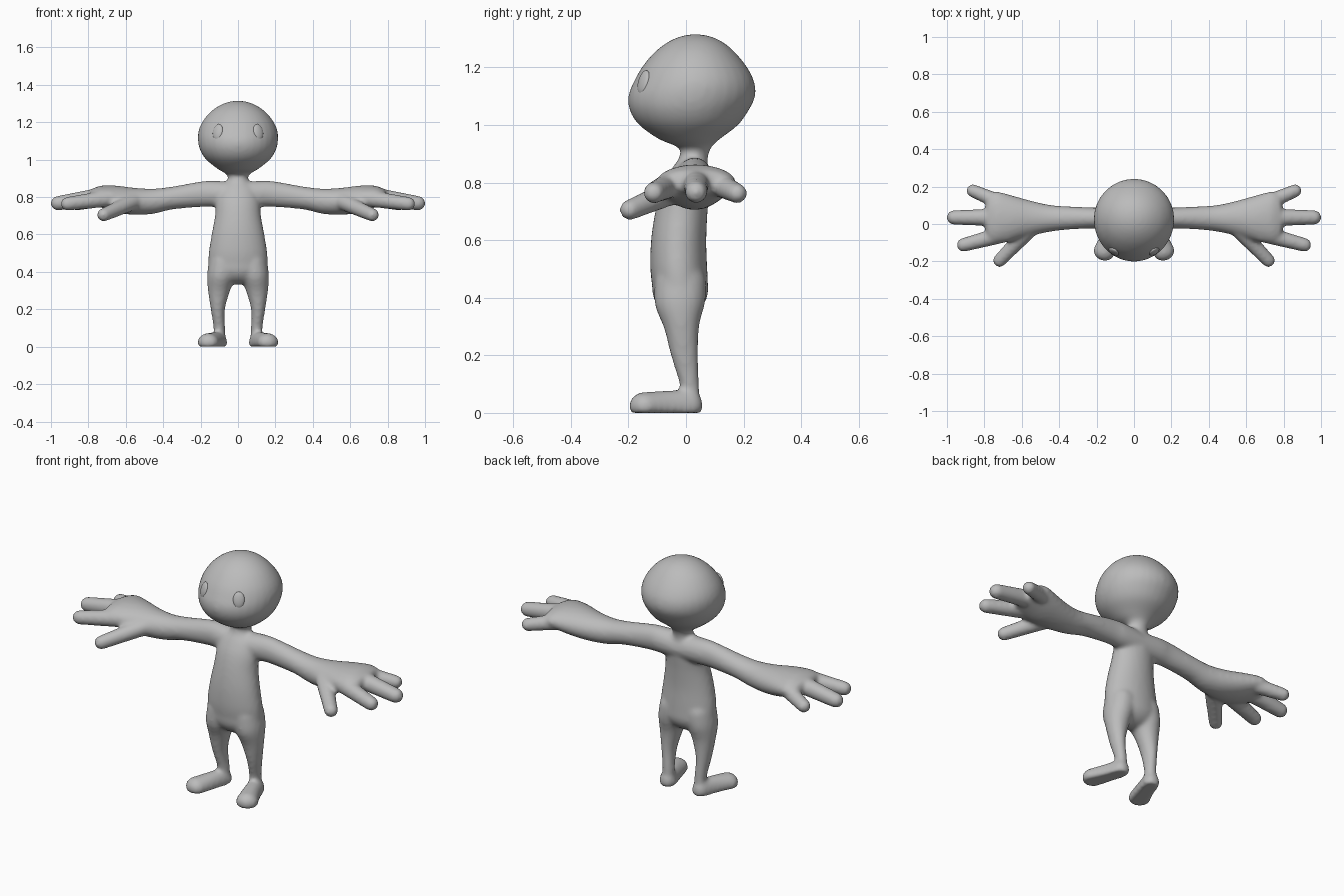
import bpy, bmesh, math
from mathutils import Vector

if "Cube" in bpy.data.objects:
    bpy.data.objects.remove(bpy.data.objects["Cube"], do_unlink=True)

skin = bpy.data.materials.new("plain grey")
skin.use_nodes = True
grey = (0.5, 0.5, 0.5, 1)
skin.diffuse_color = grey
skin.node_tree.nodes["Principled BSDF"].inputs["Base Color"].default_value = grey

SIDES, STEPS = 32, 5


def spline(a, b, c, d, t):
    return [0.5 * (2 * q + (r - p) * t + (2 * p - 5 * q + 4 * r - s) * t * t
                   + (3 * q - p - 3 * r + s) * t ** 3) for p, q, r, s in zip(a, b, c, d)]


def tube(bm, stations, up, cap=(1, 1), flip=1):
    """Loft ellipses (x, y, z, half width, half depth) with rounded ends."""
    along = (Vector(stations[-1][:3]) - Vector(stations[0][:3])).normalized()
    side = along.cross(Vector(up)).normalized()
    upward = side.cross(along)
    padded = [stations[0], *stations, stations[-1]]
    path = []
    for i in range(len(stations) - 1):
        path += [spline(*padded[i:i + 4], k / STEPS) for k in range(STEPS)]
    path.append(list(stations[-1]))

    def dome(s, sign, size):
        out = []
        for k in range(1, 7):
            a = k / 6 * math.radians(84)
            p = Vector(s[:3]) + along * sign * size * min(s[3:]) * math.sin(a)
            out.append([*p, s[3] * math.cos(a), s[4] * math.cos(a)])
        return out

    if cap[0]:
        path = dome(stations[0], -1, cap[0])[::-1] + path
    if cap[1]:
        path += dome(stations[-1], 1, cap[1])
    rings = []
    for s in path:
        ring = []
        for k in range(SIDES):
            a = math.tau * k / SIDES
            p = Vector(s[:3]) + side * s[3] * math.cos(a) + upward * s[4] * math.sin(a)
            ring.append(bm.verts.new((p.x * flip, p.y, max(p.z, 0))))
        rings.append(ring)
    for r, q in zip(rings, rings[1:]):
        for k in range(SIDES):
            n = (k + 1) % SIDES
            bm.faces.new((r[k], r[n], q[n], q[k]))
    bm.faces.new(rings[0][::-1])
    bm.faces.new(rings[-1])


BACK, UP = (0, 1, 0), (0, 0, 1)
bm = bmesh.new()

# Head: narrow chin, fuller at the back
head = [(0.88, 0.03, 0.046, 0.045), (0.92, 0.03, 0.06, 0.056), (0.95, 0.01, 0.108, 0.105),
        (1.0, 0.007, 0.17, 0.172), (1.05, 0.01, 0.202, 0.206), (1.1, 0.02, 0.214, 0.22),
        (1.15, 0.029, 0.212, 0.209), (1.2, 0.031, 0.192, 0.183), (1.25, 0.032, 0.153, 0.142),
        (1.285, 0.034, 0.107, 0.1), (1.306, 0.035, 0.06, 0.057), (1.315, 0.035, 0.015, 0.014)]
tube(bm, [(0, y, z, w, d) for z, y, w, d in head], BACK, (0, 0))

# Torso and neck
torso = [(0.43, -0.02, 0.16, 0.098), (0.5, -0.025, 0.157, 0.1), (0.6, -0.025, 0.141, 0.096),
         (0.7, -0.015, 0.123, 0.09), (0.78, 0, 0.117, 0.082), (0.84, 0.015, 0.1, 0.066),
         (0.88, 0.025, 0.06, 0.05), (0.93, 0.03, 0.046, 0.046)]
tube(bm, [(0, y, z, w, d) for z, y, w, d in torso], BACK, (1, 0))

leg = [(0.1, 0.015, 0.05, 0.032, 0.034), (0.1, 0.012, 0.1, 0.031, 0.034),
       (0.108, -0.005, 0.2, 0.038, 0.047), (0.102, -0.015, 0.3, 0.059, 0.062),
       (0.09, -0.02, 0.38, 0.075, 0.088), (0.08, -0.02, 0.45, 0.076, 0.09)]
foot = [(0.102, 0.015, 0.022, 0.044, 0.06), (0.128, -0.065, 0.022, 0.049, 0.056),
        (0.16, -0.147, 0.022, 0.058, 0.05)]
arm = [(0, 0.02, 0.81, 0.07, 0.07), (0.12, 0.03, 0.817, 0.062, 0.07),
       (0.2, 0.032, 0.815, 0.056, 0.068), (0.35, 0.032, 0.795, 0.062, 0.061),
       (0.45, 0.03, 0.778, 0.072, 0.067), (0.55, 0.03, 0.777, 0.094, 0.072),
       (0.65, 0.03, 0.789, 0.122, 0.072), (0.73, 0.035, 0.802, 0.138, 0.059),
       (0.77, 0.035, 0.803, 0.13, 0.045)]
# Each finger: knuckle, tip centre, radius
fingers = [((0.68, 0.1, 0.8), (0.862, 0.178, 0.762), 0.035),
           ((0.72, 0.035, 0.805), (0.963, 0.035, 0.767), 0.039),
           ((0.68, -0.05, 0.795), (0.912, -0.112, 0.764), 0.037),
           ((0.56, -0.03, 0.775), (0.718, -0.195, 0.705), 0.036)]

for flip in (1, -1):
    tube(bm, leg, BACK, (0, 1), flip)
    tube(bm, foot, UP, (1, 1), flip)
    tube(bm, arm, UP, (0, 0.6), flip)
    for base, tip, r in fingers:
        tube(bm, [(*base, r * 1.25, r * 1.25), (*tip, r, r)], UP, (1, 1), flip)

bmesh.ops.recalc_face_normals(bm, faces=bm.faces[:])
mesh = bpy.data.meshes.new("body")
bm.to_mesh(mesh)
bm.free()
mesh.materials.append(skin)
body = bpy.data.objects.new("body", mesh)
bpy.context.collection.objects.link(body)

# Blend the overlapping forms into one soft skin
remesh = body.modifiers.new("blend", "REMESH")
remesh.mode = "VOXEL"
remesh.voxel_size = 0.01
remesh.use_smooth_shade = True
soften = body.modifiers.new("soften", "SMOOTH")
soften.factor = 0.5
soften.iterations = 10

# Eyes: flattened ovals set on the face
for name, s in (("left_eye", 1), ("right_eye", -1)):
    bpy.ops.mesh.primitive_uv_sphere_add(segments=32, ring_count=16, radius=1,
                                         location=(s * 0.108, -0.147, 1.148))
    eye = bpy.context.object
    eye.name = name
    eye.scale = (0.03, 0.014, 0.043)
    eye.rotation_euler = Vector((s * 0.5, -0.82, 0.26)).to_track_quat("-Y", "Z").to_euler()
    eye.data.materials.append(skin)
    bpy.ops.object.shade_smooth()
